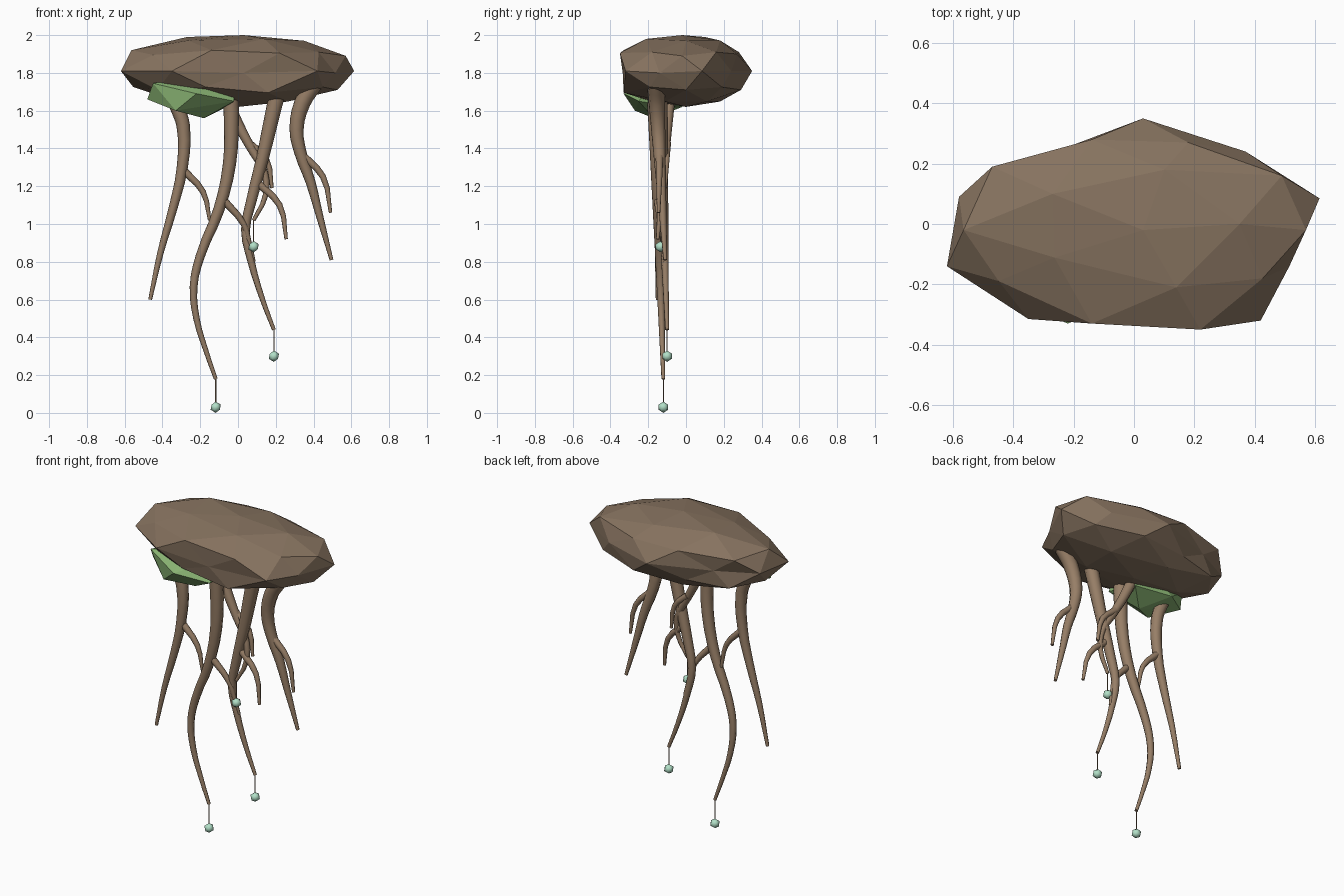
import bpy, bmesh
from mathutils import Vector

if "Cube" in bpy.data.objects:
    bpy.data.objects.remove(bpy.data.objects["Cube"])


def material(name, rgb):
    m = bpy.data.materials.new(name)
    m.diffuse_color = (*rgb, 1)
    m.use_nodes = True
    m.node_tree.nodes["Principled BSDF"].inputs["Base Color"].default_value = m.diffuse_color
    return m


ROCK = material("earth", (0.24, 0.17, 0.115))
ROOT = material("root_bark", (0.31, 0.21, 0.135))
MOSS = material("moss", (0.25, 0.45, 0.17))
DEW = material("dew", (0.45, 0.75, 0.58))


def blob(name, centre, size, mat, subdivisions, shifts=(), smooth=False):
    """Low-poly ball; each shift pulls the closest vertex to a new place."""
    bm = bmesh.new()
    bmesh.ops.create_icosphere(bm, subdivisions=subdivisions, radius=1)
    for v in bm.verts:
        v.co = Vector(a * s + c for a, s, c in zip(v.co, size, centre))
    rest = [(v, v.co.copy()) for v in bm.verts]
    for target in shifts:
        t = Vector(target)
        min(rest, key=lambda r: (r[1] - t).length)[0].co = t
    for f in bm.faces:
        f.smooth = smooth
    me = bpy.data.meshes.new(name)
    bm.to_mesh(me)
    bm.free()
    me.materials.append(mat)
    ob = bpy.data.objects.new(name, me)
    bpy.context.collection.objects.link(ob)
    return ob


def tube(name, path, r0, r1, y0, y1, mat=ROOT):
    """Tapered tube curving through (x, z) points, y drifting from y0 to y1."""
    cu = bpy.data.curves.new(name, 'CURVE')
    cu.dimensions = '3D'
    cu.bevel_depth = 1
    cu.bevel_resolution = 2
    cu.resolution_u = 3
    cu.use_fill_caps = True
    sp = cu.splines.new('BEZIER')
    sp.bezier_points.add(len(path) - 1)
    top, low = path[0][1], path[-1][1]
    for p, (x, z) in zip(sp.bezier_points, path):
        f = (top - z) / (top - low)
        p.co = (x, y0 + (y1 - y0) * f, z)
        p.handle_left_type = p.handle_right_type = 'AUTO'
        p.radius = r0 + (r1 - r0) * f
    cu.materials.append(mat)
    ob = bpy.data.objects.new(name, cu)
    bpy.context.collection.objects.link(ob)
    bpy.ops.object.select_all(action='DESELECT')
    ob.select_set(True)
    bpy.context.view_layer.objects.active = ob
    bpy.ops.object.convert(target='MESH')
    bpy.ops.object.shade_smooth_by_angle(angle=1.0)


# Floating clod of earth
blob("earth_clod", (0, 0, 1.81), (0.62, 0.36, 0.19), ROCK, 2, [
    (-0.62, -0.14, 1.81), (-0.58, 0.09, 1.81), (-0.47, 0.19, 1.90), (-0.14, 0.28, 1.91),
    (0.03, 0.35, 1.81), (0.37, 0.24, 1.81), (0.49, 0.16, 1.91), (0.615, 0.085, 1.81),
    (0.57, -0.02, 1.89), (0.515, -0.14, 1.80), (0.42, -0.32, 1.81), (0.22, -0.35, 1.905),
    (0.03, -0.335, 1.80), (-0.14, -0.33, 1.92), (-0.35, -0.315, 1.81), (-0.565, -0.02, 1.92),
    (-0.34, 0.21, 1.81), (0.18, 0.27, 1.90), (-0.17, 0.24, 1.72), (0.03, -0.02, 2.0),
    (-0.27, 0.10, 1.99), (0.14, -0.21, 1.98), (0.35, 0.0, 1.97), (0.16, -0.33, 1.695)])

# Moss clump under the front edge
blob("moss_clump", (-0.25, -0.17, 1.67), (0.25, 0.16, 0.11), MOSS, 1, [
    (-0.18, -0.17, 1.56), (-0.33, -0.27, 1.60), (-0.22, -0.33, 1.69),
    (-0.45, -0.23, 1.745), (-0.48, -0.16, 1.66), (-0.02, -0.17, 1.77),
    (-0.02, -0.25, 1.65), (-0.06, -0.06, 1.62), (-0.3, -0.02, 1.62)])

# Hanging roots: path, top radius, start y, end y
roots = {
    "left": ([(-0.35, 1.68), (-0.315, 1.6), (-0.29, 1.52), (-0.295, 1.3), (-0.345, 1.08),
              (-0.41, 0.85), (-0.465, 0.6)], 0.04, -0.14, -0.15),
    "middle": ([(-0.04, 1.7), (-0.035, 1.55), (-0.045, 1.32), (-0.1, 1.08), (-0.2, 0.83),
                (-0.235, 0.67), (-0.22, 0.5), (-0.17, 0.33), (-0.118, 0.18)], 0.043, -0.165, -0.12),
    "right_middle": ([(0.21, 1.7), (0.18, 1.57), (0.13, 1.35), (0.07, 1.12), (0.04, 0.97),
                      (0.07, 0.8), (0.13, 0.6), (0.19, 0.44)], 0.043, -0.14, -0.10),
    "back": ([(-0.06, 1.66), (0.0, 1.53), (0.07, 1.4), (0.14, 1.27), (0.145, 1.15),
              (0.083, 1.02)], 0.033, -0.09, -0.135),
    "right": ([(0.4, 1.74), (0.34, 1.64), (0.31, 1.5), (0.33, 1.38), (0.385, 1.22),
               (0.43, 1.05), (0.495, 0.81)], 0.047, -0.16, -0.11),
}
for side, (path, r, y0, y1) in roots.items():
    tube(side + "_root", path, r, 0.01, y0, y1)

# Thin side rootlets
rootlets = {
    "left": ([(-0.295, 1.29), (-0.185, 1.17), (-0.15, 1.02)], -0.14, -0.14),
    "middle": ([(-0.08, 1.13), (0.03, 1.0), (0.06, 0.9), (0.085, 0.8)], -0.15, -0.11),
    "right_middle": ([(0.1, 1.22), (0.22, 1.1), (0.255, 0.92)], -0.125, -0.15),
    "back": ([(0.055, 1.43), (0.15, 1.34), (0.18, 1.19)], -0.10, -0.11),
    "right": ([(0.335, 1.37), (0.45, 1.25), (0.49, 1.06)], -0.14, -0.145),
}
for side, (path, y0, y1) in rootlets.items():
    tube(side + "_rootlet", path, 0.021, 0.009, y0, y1)

# Dew drops hanging on threads from three root tips
for side, drop in (("middle", 0.03), ("right_middle", 0.30), ("back", 0.88)):
    path, _, _, y = roots[side]
    x, z = path[-1]
    tube(side + "_thread", [(x, z + 0.02), (x, drop)], 0.003, 0.003, y, y)
    blob(side + "_dew_drop", (x, y, drop), (0.03, 0.03, 0.03), DEW, 1, smooth=True)
